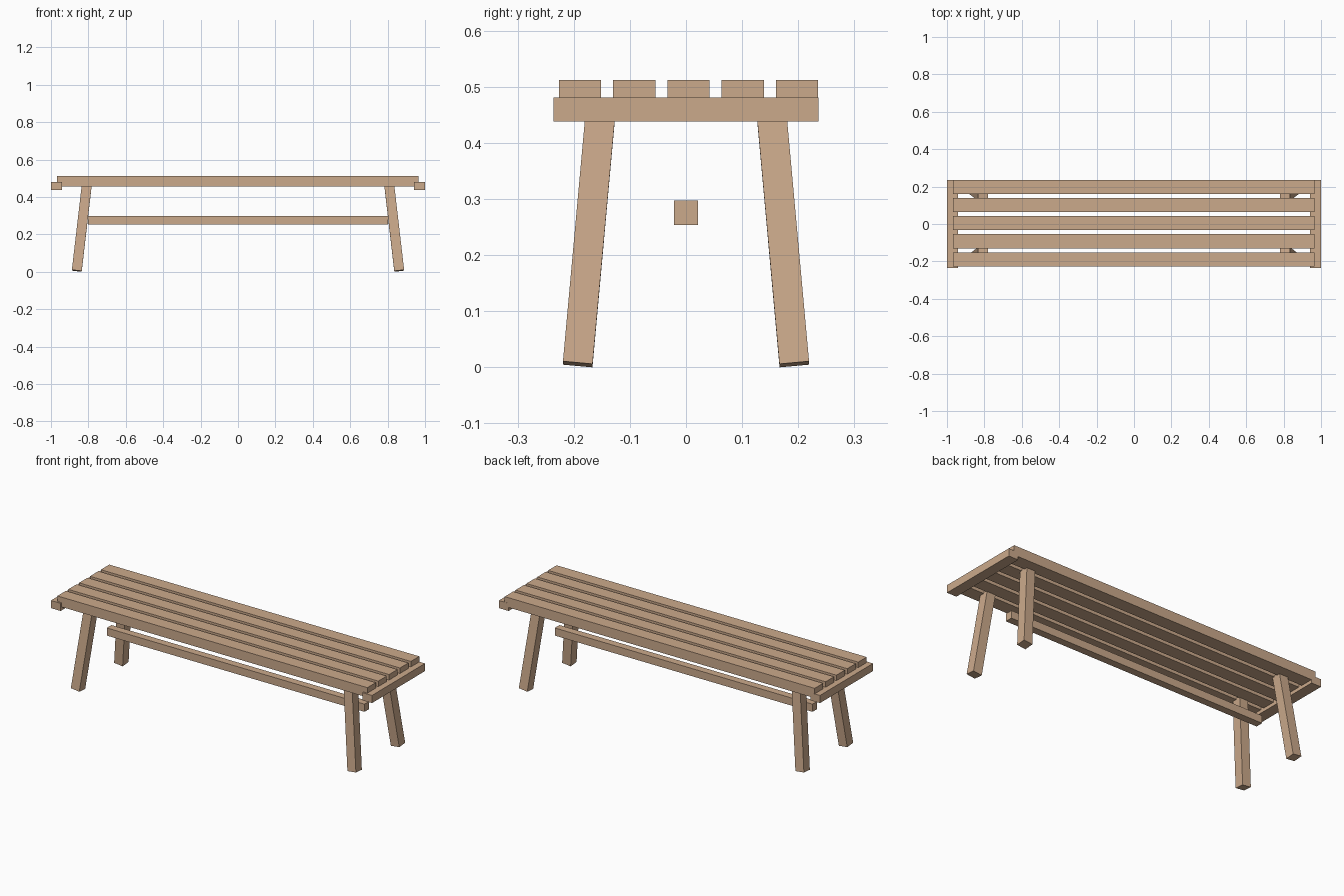
import bpy
from mathutils import Matrix, Vector

if "Cube" in bpy.data.objects:
    bpy.data.objects.remove(bpy.data.objects["Cube"])

wood = bpy.data.materials.new("light wood")
wood.diffuse_color = (0.60, 0.40, 0.26, 1)
wood.use_nodes = True
wood.node_tree.nodes["Principled BSDF"].inputs["Base Color"].default_value = wood.diffuse_color


def beam(name, low, high):
    """Straight box between two opposite corners."""
    low, high = Vector(low), Vector(high)
    bpy.ops.mesh.primitive_cube_add(size=1)
    obj = bpy.context.object
    obj.name = name
    obj.data.transform(Matrix.Translation((low + high) / 2)
                       @ Matrix.Diagonal((*(high - low), 1)))
    obj.data.materials.append(wood)
    return obj


# Five seat slats running the length of the bench
for i in range(5):
    y = -0.189 + i * 0.0967
    beam(f"seat_slat_{i + 1}", (-0.967, y - 0.0375, 0.457), (0.965, y + 0.0375, 0.512))

# Cross bar under the slats at each end
beam("end_bar_left", (-1.0, -0.236, 0.438), (-0.94, 0.236, 0.481))
beam("end_bar_right", (0.94, -0.236, 0.438), (1.0, 0.236, 0.481))

# Long rail between the legs
beam("stretcher", (-0.803, -0.021, 0.254), (0.803, 0.021, 0.297))

# Four square legs splayed outwards
for sx, side in ((-1, "left"), (1, "right")):
    for sy, end in ((-1, "front"), (1, "back")):
        foot = Vector((sx * 0.862, sy * 0.193, 0.0055))
        top = Vector((sx * 0.808, sy * 0.151, 0.468))
        axis = top - foot
        leg = beam(f"leg_{end}_{side}", (-0.0265, -0.0265, 0), (0.0265, 0.0265, axis.length))
        tilt = Vector((0, 0, 1)).rotation_difference(axis).to_matrix().to_4x4()
        leg.data.transform(Matrix.Translation(foot) @ tilt)
